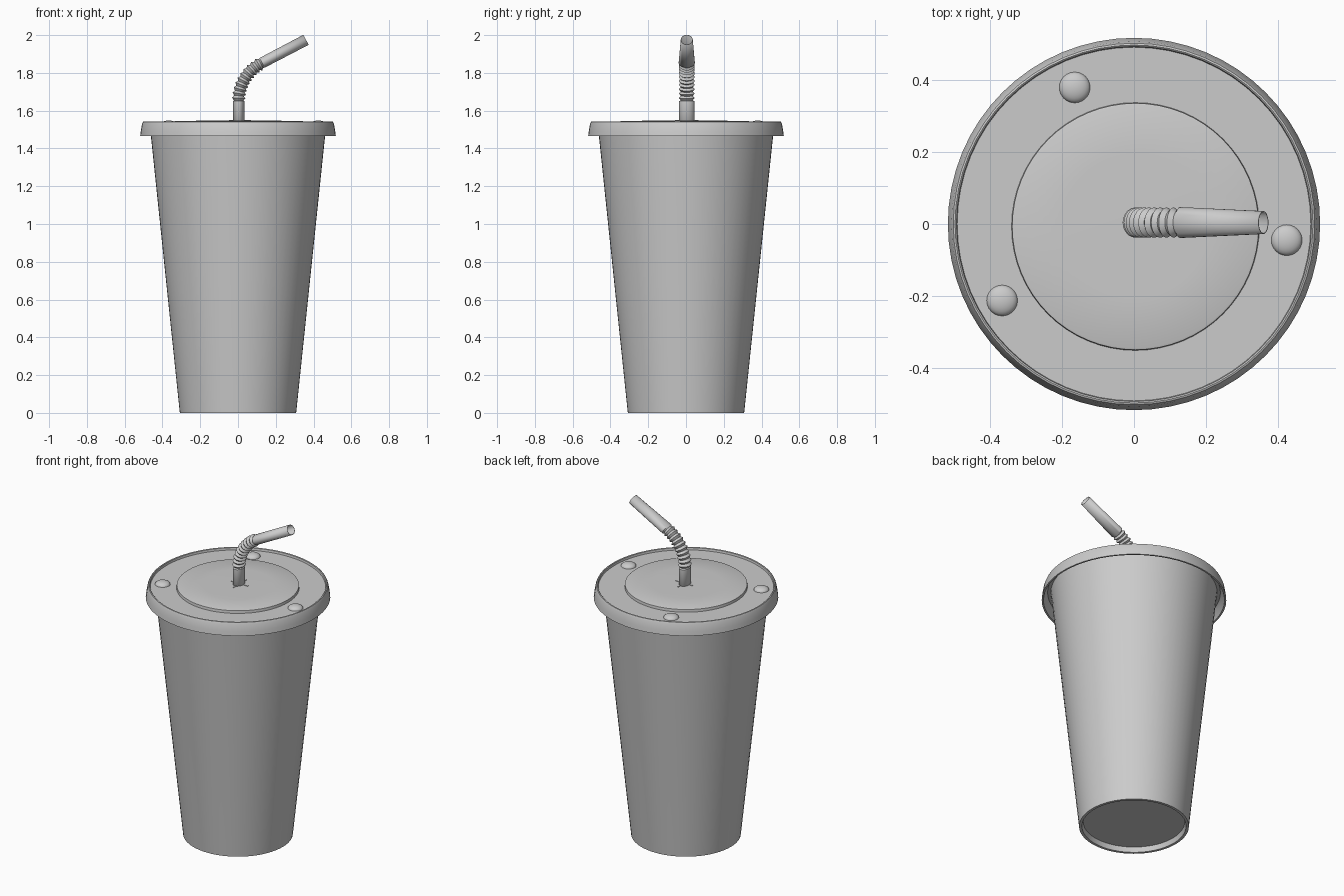
import bpy
import bmesh
from math import sin, cos, pi, radians
from mathutils import Vector

if "Cube" in bpy.data.objects:
    bpy.data.objects.remove(bpy.data.objects["Cube"])

# One plain grey for every part
GREY = (0.6, 0.6, 0.6, 1)
grey = bpy.data.materials.new("plain_grey")
grey.use_nodes = True
grey.diffuse_color = GREY
grey.node_tree.nodes["Principled BSDF"].inputs["Base Color"].default_value = GREY


def finish(name, bm, angle=35):
    bmesh.ops.recalc_face_normals(bm, faces=bm.faces)
    mesh = bpy.data.meshes.new(name)
    bm.to_mesh(mesh)
    bm.free()
    mesh.materials.append(grey)
    obj = bpy.data.objects.new(name, mesh)
    bpy.context.collection.objects.link(obj)
    bpy.ops.object.select_all(action='DESELECT')
    obj.select_set(True)
    bpy.context.view_layer.objects.active = obj
    bpy.ops.object.shade_smooth_by_angle(angle=radians(angle))
    return obj


def lathe(name, profile, centre=(0, 0), steps=64, angle=35):
    """Revolve (radius, height) points around a vertical axis."""
    bm = bmesh.new()
    verts = [bm.verts.new((r, 0, z)) for r, z in profile]
    edges = [bm.edges.new(pair) for pair in zip(verts, verts[1:])]
    bmesh.ops.spin(bm, geom=verts + edges, cent=(0, 0, 0), axis=(0, 0, 1),
                   angle=2 * pi, steps=steps, use_duplicate=False)
    bmesh.ops.remove_doubles(bm, verts=bm.verts, dist=0.0002)
    bmesh.ops.translate(bm, verts=bm.verts, vec=(*centre, 0))
    return finish(name, bm, angle)


# Tapered cup with a recessed base
lathe("cup", [(0, 0.03), (0.285, 0.03), (0.292, 0), (0.308, 0),
              (0.461, 1.465), (0.467, 1.515), (0.455, 1.515),
              (0.295, 0.045), (0, 0.045)])

# Lid with a hollow flared skirt and a raised rim
lathe("lid", [(0, 1.515), (0.485, 1.515), (0.497, 1.5), (0.508, 1.465),
              (0.518, 1.465), (0.515, 1.49), (0.508, 1.53), (0.503, 1.541),
              (0.498, 1.543), (0.494, 1.54), (0.492, 1.527), (0, 1.527)])

# Raised centre panel
lathe("lid_panel", [(0.345, 1.525), (0.343, 1.543), (0.338, 1.545),
                    (0.2, 1.547), (0, 1.548)], centre=(0.004, -0.007))

# Press-in bumps
dome = [(0.043 * cos(a), 1.527 + 0.021 * sin(a))
        for a in (i * pi / 12 for i in range(7))]
for i, spot in enumerate([(-0.165, 0.38), (0.425, -0.045), (-0.367, -0.213)]):
    lathe(f"lid_bump_{i + 1}", dome, centre=spot, steps=24)

# Crossed slit edges around the straw
for name, size in (("slit_across", (0.115, 0.006, 0.006)),
                   ("slit_along", (0.006, 0.125, 0.006))):
    bm = bmesh.new()
    bmesh.ops.create_cube(bm, size=1)
    bmesh.ops.scale(bm, vec=size, verts=bm.verts)
    bmesh.ops.translate(bm, vec=(0.01, 0.003, 1.548), verts=bm.verts)
    finish(name, bm)

# Straw rings: centre x, centre z, lean, half width, half depth
BASE_X, BEND_Z, BEND_R, TURN = 0.004, 1.655, 0.22, radians(62)
RIDGES, SIDES = 10, 24
rings = [(BASE_X, 1.45, 0, 0.03, 0.041), (BASE_X, 1.65, 0, 0.03, 0.041)]
for i in range(2 * RIDGES + 1):
    a = TURN * i / (2 * RIDGES)
    grow = 0.01 * (i % 2)
    rings.append((BASE_X + BEND_R * (1 - cos(a)), BEND_Z + BEND_R * sin(a), a,
                  0.026 + grow, 0.032 + grow))
bend_x, bend_z = rings[-1][:2]
rings += [(bend_x + 0.007, bend_z + 0.004, TURN, 0.029, 0.043),
          (0.36, 1.975, TURN, 0.03, 0.032)]

bm = bmesh.new()
loops = []
for x, z, lean, wide, deep in rings:
    out = Vector((cos(lean), 0, -sin(lean)))
    side = Vector((0, 1, 0))
    loops.append([bm.verts.new(Vector((x, 0.004, z)) + out * wide * cos(t)
                               + side * deep * sin(t))
                  for t in (2 * pi * k / SIDES for k in range(SIDES))])
for low, high in zip(loops, loops[1:]):
    for k in range(SIDES):
        n = (k + 1) % SIDES
        bm.faces.new((low[k], low[n], high[n], high[k]))
straw = finish("straw", bm)
wall = straw.modifiers.new("wall", 'SOLIDIFY')
wall.thickness = 0.003
wall.offset = -1
